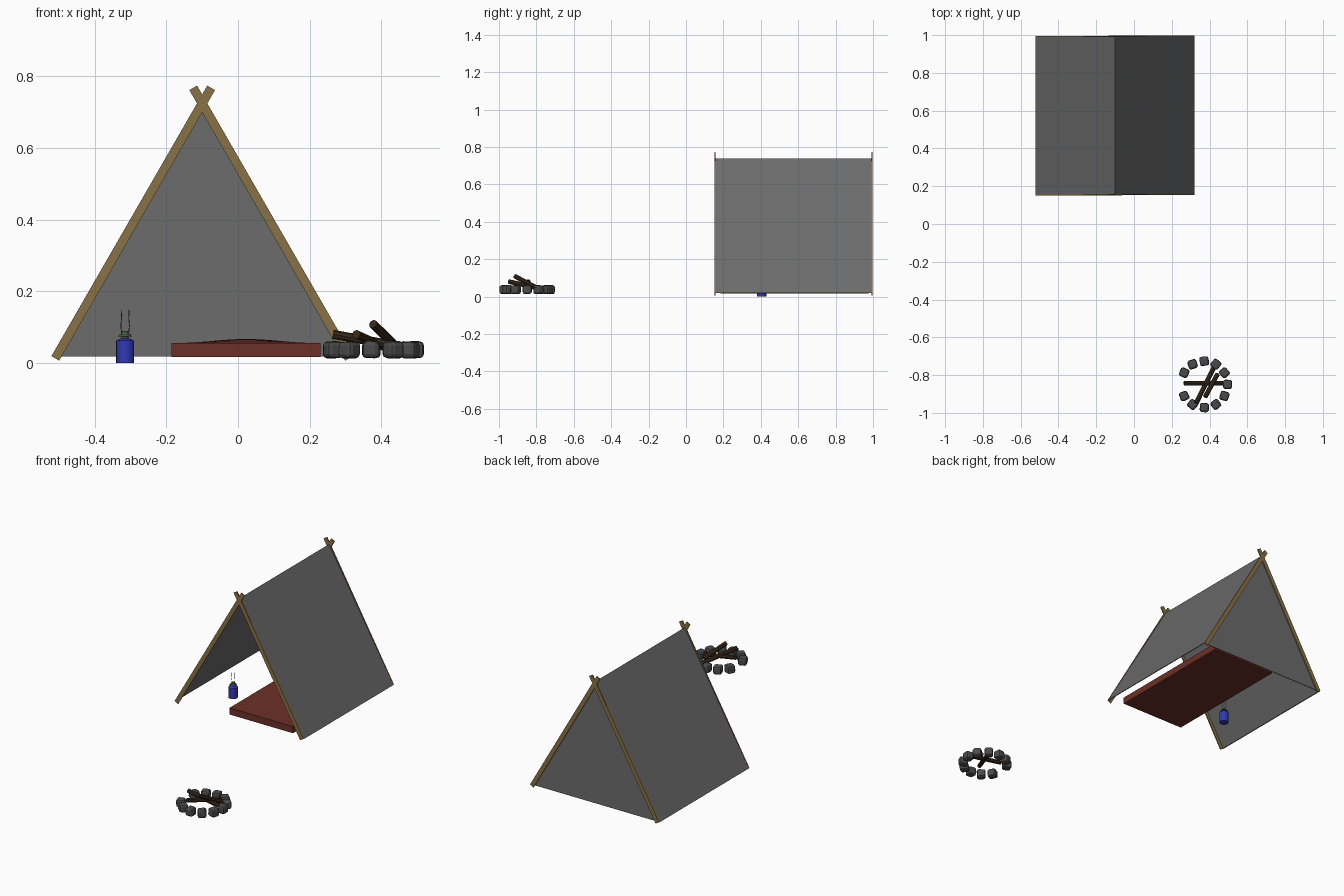
import bpy, bmesh, math, random
from mathutils import Vector, Matrix

if "Cube" in bpy.data.objects:
    bpy.data.objects.remove(bpy.data.objects["Cube"])

random.seed(4)


def material(name, r, g, b):
    m = bpy.data.materials.new(name)
    m.diffuse_color = (r, g, b, 1)
    m.use_nodes = True
    m.node_tree.nodes["Principled BSDF"].inputs["Base Color"].default_value = m.diffuse_color
    return m


WOOD = material("pole_wood", 0.25, 0.165, 0.06)
CANVAS = material("canvas", 0.15, 0.15, 0.15)
RED = material("red_cloth", 0.15, 0.03, 0.02)
BLUE = material("blue_metal", 0.03, 0.04, 0.45)
GREEN = material("dark_green_metal", 0.05, 0.09, 0.05)
STONE = material("dark_stone", 0.07, 0.07, 0.07)
BARK = material("bark", 0.04, 0.022, 0.01)


def finish(bm, name, mat, smooth=False):
    bmesh.ops.recalc_face_normals(bm, faces=bm.faces)
    me = bpy.data.meshes.new(name)
    bm.to_mesh(me)
    bm.free()
    ob = bpy.data.objects.new(name, me)
    bpy.context.collection.objects.link(ob)
    me.materials.append(mat)
    if smooth:
        bpy.ops.object.select_all(action='DESELECT')
        ob.select_set(True)
        bpy.context.view_layer.objects.active = ob
        bpy.ops.object.shade_smooth_by_angle(angle=math.radians(40))
    return ob


def prism(name, profile, y0, y1, mat):
    """Extrude an x-z outline from y0 to y1."""
    bm = bmesh.new()
    f = bm.faces.new([bm.verts.new((x, y0, z)) for x, z in profile])
    r = bmesh.ops.extrude_face_region(bm, geom=[f])
    vs = [v for v in r["geom"] if isinstance(v, bmesh.types.BMVert)]
    bmesh.ops.translate(bm, verts=vs, vec=(0, y1 - y0, 0))
    return finish(bm, name, mat)


def rod(name, a, b, r0, r1, sides, mat, smooth=False):
    """Cylinder or cone from point a to point b."""
    a, b = Vector(a), Vector(b)
    d = b - a
    m = Matrix.Translation((a + b) / 2) @ d.to_track_quat('Z', 'Y').to_matrix().to_4x4()
    bm = bmesh.new()
    bmesh.ops.create_cone(bm, cap_ends=True, segments=sides, radius1=r0,
                          radius2=r1, depth=d.length, matrix=m)
    return finish(bm, name, mat, smooth)


# Tent poles: crossed flat boards at the front and back
CX, W = -0.10, 0.0125
for end, y in (("front", 0.152), ("back", 0.991)):
    for side, s in (("left", -1), ("right", 1)):
        a = Vector((CX + s * 0.41, 0.013))
        b = Vector((CX - s * 0.025, 0.768))
        n = (b - a).normalized()
        n = Vector((-n.y, n.x)) * W
        yo = 0.0004 * s
        prism(f"{end}_pole_{side}", [a + n, b + n, b - n, a - n],
              y + yo, y + yo + 0.006, WOOD)

# Canvas: two sloping sheets and the closed back
for side, s in (("left", -1), ("right", 1)):
    prism(f"canvas_{side}", [(CX, 0.737), (CX + s * 0.421, 0.018),
                             (CX + s * 0.416, 0.018), (CX, 0.728)],
          0.157, 0.992, CANVAS)
prism("canvas_back", [(CX - 0.415, 0.018), (CX + 0.415, 0.018), (CX, 0.73)],
      0.986, 0.990, CANVAS)

# Sleeping mat: slab with a softly raised cover
prism("sleeping_mat", [(-0.185, 0.017), (0.23, 0.017), (0.23, 0.045), (-0.185, 0.045)],
      0.185, 0.975, RED)
bm = bmesh.new()
bmesh.ops.create_grid(bm, x_segments=16, y_segments=16, size=0.5,
                      matrix=Matrix.Translation((0.0225, 0.58, 0.056)) @ Matrix.Diagonal((0.415, 0.79, 1, 1)))
for v in bm.verts:
    u = min(1, abs(v.co.x - 0.0225) / 0.19)
    w = min(1, abs(v.co.y - 0.58) / 0.38)
    v.co.z += 0.011 * (0.5 + 0.5 * math.cos(math.pi * u)) * (0.5 + 0.5 * math.cos(math.pi * w))
r = bmesh.ops.extrude_edge_only(bm, edges=[e for e in bm.edges if e.is_boundary])
for v in r["geom"]:
    if isinstance(v, bmesh.types.BMVert):
        v.co.z = 0.045
finish(bm, "mat_cover", RED, True)

# Lantern: body, neck, hood and wire handle
LX, LY = -0.315, 0.405
for name, z0, z1, r0, r1, mat in (
        ("lantern_body", 0.0, 0.063, 0.025, 0.025, BLUE),
        ("lantern_shoulder", 0.063, 0.068, 0.023, 0.014, BLUE),
        ("lantern_neck", 0.066, 0.075, 0.010, 0.010, GREEN),
        ("lantern_hood", 0.074, 0.081, 0.020, 0.014, GREEN),
        ("lantern_top", 0.081, 0.089, 0.010, 0.008, GREEN)):
    rod(name, (LX, LY, z0), (LX, LY, z1), r0, r1, 20, mat, True)
for side, s in (("left", -1), ("right", 1)):
    pts = [(0.010, 0.084), (0.012, 0.105), (0.010, 0.125), (0.011, 0.148)]
    for i, (p, q) in enumerate(zip(pts, pts[1:])):
        rod(f"lantern_wire_{side}_{i}", (LX + s * p[0], LY, p[1]),
            (LX + s * q[0], LY, q[1]), 0.0012, 0.0012, 6, GREEN)

# Fire pit: ring of chunky stones with one gap
for i in range(12):
    if i == 6:
        continue
    a = math.radians(30 * i)
    bm = bmesh.new()
    bmesh.ops.create_cube(bm, size=1)
    bmesh.ops.bevel(bm, geom=bm.edges[:], offset=0.24, segments=2,
                    profile=0.5, affect='EDGES')
    for v in bm.verts:
        v.co *= random.uniform(0.96, 1.04)
    bm.transform(Matrix.Translation((0.372 + 0.123 * math.cos(a),
                                     -0.849 + 0.123 * math.sin(a), 0.037))
                 @ Matrix.Rotation(a + random.uniform(-0.2, 0.2), 4, 'Z')
                 @ Matrix.Diagonal((0.048, 0.048, 0.047, 1)))
    finish(bm, f"fire_stone_{i}", STONE)

# Firewood logs
for i, (a, b) in enumerate((
        ((0.265, -0.843, 0.080), (0.490, -0.843, 0.040)),
        ((0.330, -0.947, 0.080), (0.430, -0.745, 0.035)),
        ((0.377, -0.915, 0.109), (0.442, -0.795, 0.045)))):
    rod(f"log_{i}", a, b, 0.0125, 0.0125, 8, BARK)
